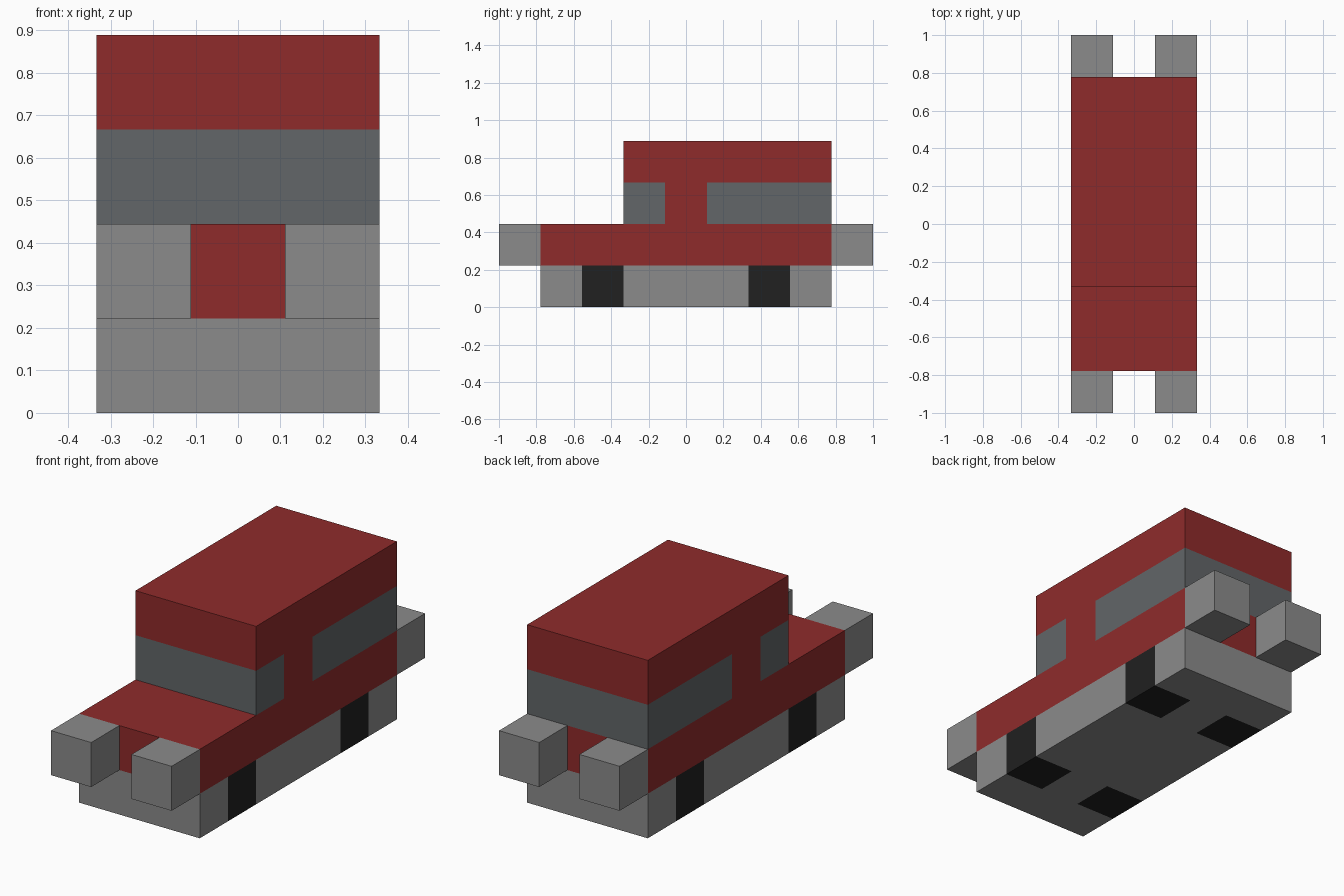
import bpy
import bmesh
from mathutils import Vector

cube = bpy.data.objects.get("Cube")
if cube:
    bpy.data.objects.remove(cube, do_unlink=True)

U = 2 / 9  # one block: the whole model sits on this module


def material(name, rgb):
    mat = bpy.data.materials.new(name)
    mat.use_nodes = True
    mat.diffuse_color = (*rgb, 1)
    bsdf = next(n for n in mat.node_tree.nodes if n.type == 'BSDF_PRINCIPLED')
    bsdf.inputs["Base Color"].default_value = (*rgb, 1)
    return mat


red = material("red_paint", (0.275, 0.024, 0.024))
grey = material("grey_trim", (0.258, 0.258, 0.258))
glass = material("window_grey", (0.122, 0.133, 0.138))
black = material("tyre_black", (0.015, 0.015, 0.015))


def extrude_profile(name, profile, x0, x1, mats, cuts=(), rule=None):
    """Extrude a (y, z) profile along x, slice it at cuts, colour faces by rule."""
    bm = bmesh.new()
    side = bm.faces.new([bm.verts.new((x0, y, z)) for y, z in profile])
    ext = bmesh.ops.extrude_face_region(bm, geom=[side], use_keep_orig=True)
    moved = [v for v in ext["geom"] if isinstance(v, bmesh.types.BMVert)]
    bmesh.ops.translate(bm, verts=moved, vec=(x1 - x0, 0, 0))
    for axis, values in cuts:
        for value in values:
            normal = Vector((0, 0, 0))
            normal[axis] = 1
            bmesh.ops.bisect_plane(bm, geom=bm.verts[:] + bm.edges[:] + bm.faces[:],
                                   plane_co=normal * value, plane_no=normal)
    bmesh.ops.recalc_face_normals(bm, faces=bm.faces[:])
    if rule:
        for face in bm.faces:
            face.material_index = rule(face.calc_center_median(), face.normal)
    bmesh.ops.scale(bm, vec=(U, U, U), verts=bm.verts[:])
    mesh = bpy.data.meshes.new(name)
    bm.to_mesh(mesh)
    bm.free()
    for mat in mats:
        mesh.materials.append(mat)
    obj = bpy.data.objects.new(name, mesh)
    bpy.context.collection.objects.link(obj)
    return obj


def rect(y0, y1, z0, z1):
    return [(y0, z0), (y1, z0), (y1, z1), (y0, z1)]


# Chassis with flush wheels at its four corners
def wheel_rule(c, n):
    in_wheel = 1.5 < abs(c.y) < 2.5 and abs(c.x) > 0.5
    return int(in_wheel and abs(n.y) < 0.5)


extrude_profile("chassis_and_wheels", rect(-3.5, 3.5, 0, 1), -1.5, 1.5, [grey, black],
                [(1, (-2.5, -1.5, 1.5, 2.5)), (0, (-0.5, 0.5))], wheel_rule)


# Body and cabin, with a window band broken by a side pillar
def window_rule(c, n):
    in_band = 2 < c.z < 3 and abs(n.z) < 0.5
    pillar = abs(n.x) > 0.5 and abs(c.y) < 0.5
    return int(in_band and not pillar)


body = [(-3.5, 1), (3.5, 1), (3.5, 4), (-1.5, 4), (-1.5, 2), (-3.5, 2)]
extrude_profile("body_and_cabin", body, -1.5, 1.5, [red, glass],
                [(2, (2, 3)), (1, (-1.5, -0.5, 0.5))], window_rule)

# Block lights at both ends
for end, y0 in (("front", -4.5), ("rear", 3.5)):
    for side, x0 in (("left", 0.5), ("right", -1.5)):
        extrude_profile(f"{end}_{side}_light", rect(y0, y0 + 1, 1, 2), x0, x0 + 1, [grey])
